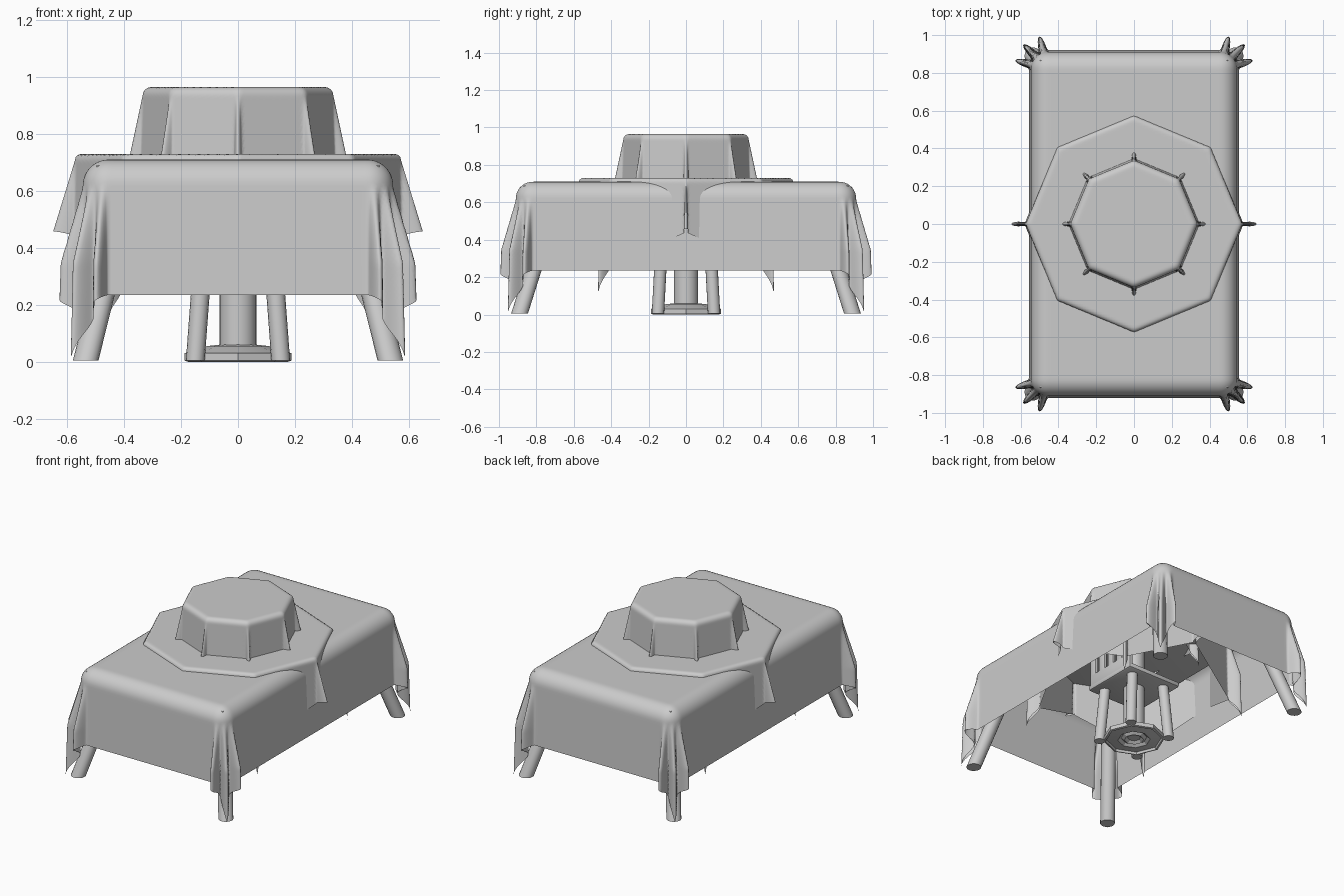
import bpy, bmesh, math
from mathutils import Vector

if "Cube" in bpy.data.objects:
    bpy.data.objects.remove(bpy.data.objects["Cube"])


def add(name, bm, angle=35):
    bmesh.ops.recalc_face_normals(bm, faces=bm.faces)
    me = bpy.data.meshes.new(name)
    bm.to_mesh(me)
    bm.free()
    ob = bpy.data.objects.new(name, me)
    bpy.context.collection.objects.link(ob)
    bpy.context.view_layer.objects.active = ob
    ob.select_set(True)
    bpy.ops.object.shade_smooth_by_angle(angle=math.radians(angle))
    ob.select_set(False)
    return ob


def drape(name, poly, half, top, rnd, amp, folds, flare, n):
    """Cloth over a convex table outline: lies flat inside, hangs outside, folds at corners."""
    poly = [Vector(p) for p in poly]
    m = len(poly)
    normals = []
    for i in range(m):
        e = poly[(i + 1) % m] - poly[i]
        normals.append(Vector((e.y, -e.x)).normalized())
    fan = math.pi / m

    def place(u, v):
        p = Vector((u, v))
        if all((p - poly[i]).dot(normals[i]) <= 0 for i in range(m)):
            return (u, v, top)
        best = None
        for i in range(m):
            a, b = poly[i], poly[(i + 1) % m]
            t = (p - a).dot(b - a) / (b - a).length_squared
            corner = i if t <= 0 else ((i + 1) % m if t >= 1 else None)
            q = a + (b - a) * min(1, max(0, t))
            d = (p - q).length
            if best is None or d < best[0]:
                best = (d, q, corner)
        d, q, c = best
        if d < 1e-6:
            return (u, v, top)
        nn = (p - q) / d
        arc = rnd * math.pi / 2
        if d < arc:
            out, drop = rnd * math.sin(d / rnd), rnd * (1 - math.cos(d / rnd))
        else:
            out, drop = rnd + flare * (d - arc), rnd + (d - arc) * 0.98
            if c is not None:
                mid = (normals[c] + normals[c - 1]).normalized()
                t = math.atan2(mid.x * nn.y - mid.y * nn.x, mid.dot(nn)) / fan
                out += amp * min(d - arc, 0.28) * (0.5 + 0.5 * math.cos(math.pi * folds * t))
        return (q.x + nn.x * out, q.y + nn.y * out, top - drop)

    bm = bmesh.new()
    nx, ny = n
    rows = [[bm.verts.new(place(half[0] * (2 * i / nx - 1), half[1] * (2 * j / ny - 1)))
             for i in range(nx + 1)] for j in range(ny + 1)]
    for j in range(ny):
        for i in range(nx):
            bm.faces.new((rows[j][i], rows[j][i + 1], rows[j + 1][i + 1], rows[j + 1][i]))
    return add(name, bm, 75)


def octagon(r):
    return [(r * math.cos(k * math.pi / 4), r * math.sin(k * math.pi / 4)) for k in range(8)]


def lathe(name, prof, seg, angle=35):
    bm = bmesh.new()
    rings = [[bm.verts.new((r * math.cos(2 * math.pi * k / seg), r * math.sin(2 * math.pi * k / seg), z))
              for k in range(seg)] for r, z in prof]
    for a, b in zip(rings, rings[1:]):
        for k in range(seg):
            bm.faces.new((a[k], a[(k + 1) % seg], b[(k + 1) % seg], b[k]))
    bm.faces.new(rings[0])
    bm.faces.new(rings[-1])
    return add(name, bm, angle)


def leg(name, foot, head, r):
    bm = bmesh.new()
    rings = [[bm.verts.new((p[0] + r * math.cos(math.pi * k / 8), p[1] + r * math.sin(math.pi * k / 8), p[2]))
              for k in range(16)] for p in (foot, head)]
    for k in range(16):
        bm.faces.new((rings[0][k], rings[0][(k + 1) % 16], rings[1][(k + 1) % 16], rings[1][k]))
    for ring in rings:
        bm.faces.new(ring)
    add(name, bm)


def box(name, c, s, bevel=0.01):
    bm = bmesh.new()
    bmesh.ops.create_cube(bm, size=1)
    for v in bm.verts:
        v.co = Vector(c) + Vector((v.co.x * s[0], v.co.y * s[1], v.co.z * s[2]))
    if bevel:
        bmesh.ops.bevel(bm, geom=bm.edges[:], offset=bevel, segments=2, affect='EDGES', profile=0.5)
    return add(name, bm)


# Three draped cloths
hx, hy, h = 0.455, 0.82, 0.535
drape("long_tablecloth", [(-hx, -hy), (hx, -hy), (hx, hy), (-hx, hy)],
      (hx + h, hy + h), 0.71, 0.09, 0.27, 3, 0.03, (120, 160))
drape("octagon_tablecloth", octagon(0.552), (0.84, 0.84), 0.73, 0.02, 0.28, 1, 0.02, (120, 120))
drape("small_round_tablecloth", octagon(0.305), (0.57, 0.57), 0.965, 0.03, 0.17, 1, 0.04, (100, 100))

# Table tops under the cloths
box("long_table_top", (0, 0, 0.675), (1.0, 1.74, 0.035))
lathe("octagon_table_top", [(0.53, 0.69), (0.55, 0.70), (0.55, 0.72)], 8)
lathe("small_table_top", [(0.29, 0.92), (0.30, 0.93), (0.30, 0.95)], 8)

# Splayed table legs and upright stool legs
for sx in (-1, 1):
    for sy in (-1, 1):
        leg("long_table_leg", (sx * 0.535, sy * 0.89, 0.005), (sx * 0.37, sy * 0.68, 0.67), 0.045)
        leg("stool_leg", (sx * 0.15, sy * 0.15, 0.005), (sx * 0.122, sy * 0.13, 0.38), 0.033)

# Pedestal with recessed, ringed octagonal foot
lathe("pedestal_foot", [(0.04, 0.02), (0.06, 0.005), (0.08, 0.02), (0.10, 0.005), (0.17, 0.015),
                        (0.175, 0.0), (0.188, 0.004), (0.188, 0.03), (0.11, 0.055), (0.065, 0.06)], 8, 20)
lathe("pedestal_column", [(0.065, 0.03), (0.065, 0.92)], 24)

# Chair seat and slotted back
box("seat", (0, 0, 0.38), (0.40, 0.40, 0.035), 0.015)
for z in (0.43, 0.70):
    box("back_rail", (0.18, 0, z), (0.025, 0.38, 0.08), 0.008)
for k in range(5):
    box("back_slat", (0.18, -0.164 + 0.082 * k, 0.56), (0.022, 0.052, 0.25), 0.006)
